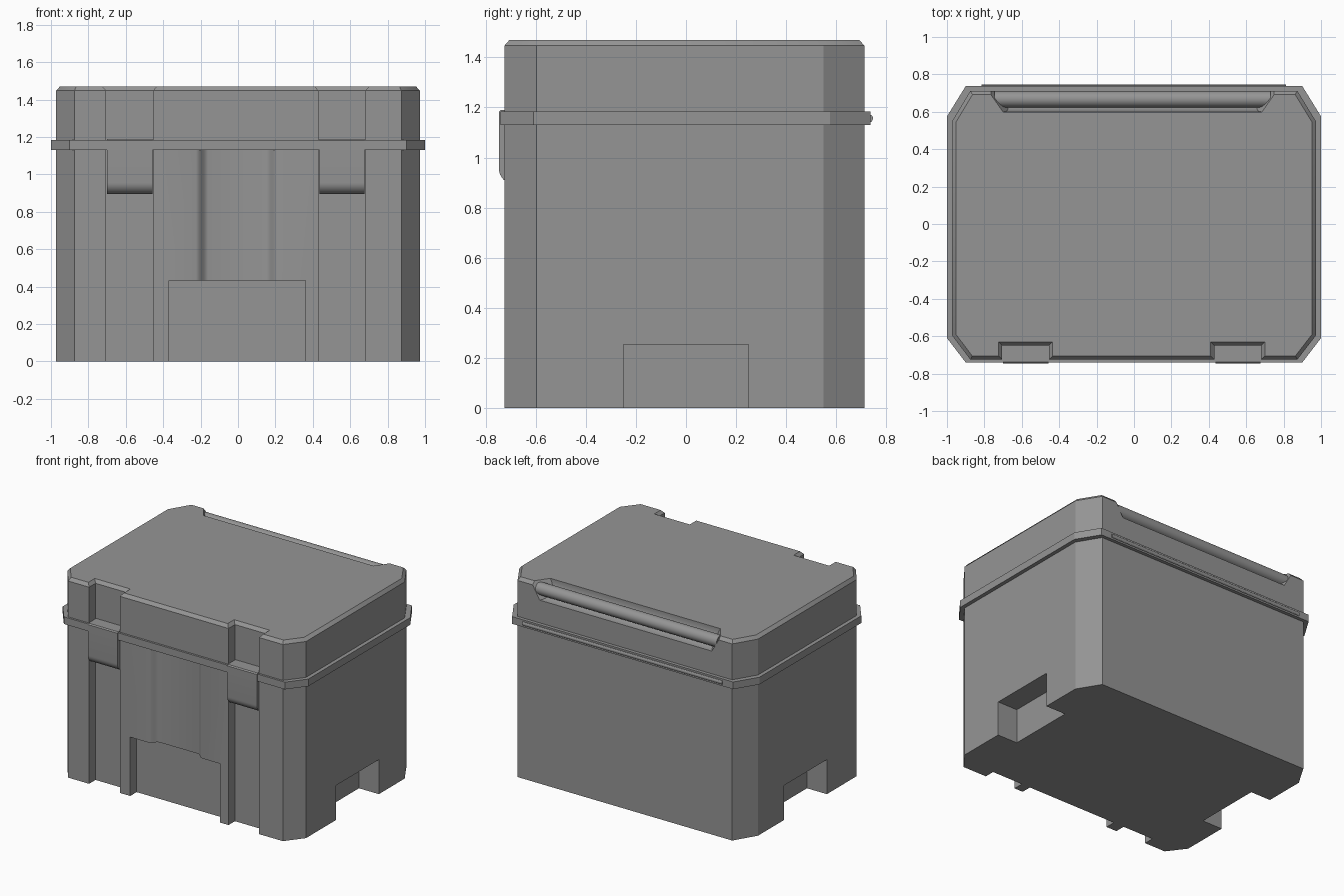
import bpy, bmesh, math
from mathutils import Vector

if "Cube" in bpy.data.objects:
    bpy.data.objects.remove(bpy.data.objects["Cube"])

# dark grey plastic
plastic = bpy.data.materials.new("dark_plastic")
plastic.diffuse_color = (0.3, 0.3, 0.3, 1)
plastic.use_nodes = True
plastic.node_tree.nodes["Principled BSDF"].inputs["Base Color"].default_value = plastic.diffuse_color


def loft(name, rings):
    """Closed solid through rings with matching point counts."""
    bm = bmesh.new()
    vs = [[bm.verts.new(p) for p in r] for r in rings]
    n = len(rings[0])
    for a, b in zip(vs, vs[1:]):
        for i in range(n):
            j = (i + 1) % n
            bm.faces.new((a[i], a[j], b[j], b[i]))
    bm.faces.new(vs[0][::-1])
    bm.faces.new(vs[-1])
    bmesh.ops.recalc_face_normals(bm, faces=bm.faces)
    me = bpy.data.meshes.new(name)
    bm.to_mesh(me)
    bm.free()
    me.materials.append(plastic)
    ob = bpy.data.objects.new(name, me)
    bpy.context.collection.objects.link(ob)
    return ob


def flat(pts, z):
    return [(x, y, z) for x, y in pts]


def box(name, x0, x1, y0, y1, z0, z1):
    p = [(x0, y0), (x1, y0), (x1, y1), (x0, y1)]
    return loft(name, [flat(p, z0), flat(p, z1)])


def along_x(name, prof, x0, x1):
    return loft(name, [[(x, y, z) for y, z in prof] for x in (x0, x1)])


def ellipse(cy, cz, ry, rz, n):
    return [(cy + ry * math.cos(math.tau * i / n), cz + rz * math.sin(math.tau * i / n))
            for i in range(n)]


def inset(pts, d):
    """Mitred inward offset of a counter-clockwise outline."""
    out = []
    for i, p in enumerate(pts):
        p = Vector(p)
        e0 = (p - Vector(pts[i - 1])).normalized()
        e1 = (Vector(pts[(i + 1) % len(pts)]) - p).normalized()
        n0, n1 = Vector((-e0.y, e0.x)), Vector((-e1.y, e1.x))
        out.append(tuple(p + (n0 + n1) * d / (1 + n0.dot(n1))))
    return out


def cut(ob, cutter):
    cutter.hide_render = True
    m = ob.modifiers.new("cut", 'BOOLEAN')
    m.object, m.operation, m.solver = cutter, 'DIFFERENCE', 'EXACT'
    bpy.context.view_layer.objects.active = ob
    bpy.ops.object.modifier_apply(modifier=m.name)
    bpy.data.objects.remove(cutter)


def smooth(ob):
    bpy.ops.object.select_all(action='DESELECT')
    ob.select_set(True)
    bpy.context.view_layer.objects.active = ob
    bpy.ops.object.shade_smooth_by_angle(angle=math.radians(30))


FRONT, DEEP = -0.725, -0.65
GROOVES = [(-0.705, -0.455), (0.43, 0.68)]


def outline(middle):
    """Chamfered box outline with two front grooves."""
    def notch(a, b):
        return [(a, FRONT), (a, DEEP), (b, DEEP), (b, FRONT)]
    return ([(-0.972, -0.597), (-0.875, FRONT)] + notch(*GROOVES[0]) + middle
            + notch(*GROOVES[1])
            + [(0.873, FRONT), (0.972, -0.597), (0.972, 0.55), (0.873, 0.712),
               (-0.875, 0.712), (-0.972, 0.55)])


# body with a soft shallow recess in the front centre
ease = [(-0.225 + 0.065 * i / 6,
         FRONT + 0.045 * (1 - math.cos(math.pi * i / 6)) / 2) for i in range(7)]
recess = ease + [(-x - 0.01, y) for x, y in reversed(ease)]
prof = outline(recess)
body = loft("body", [flat(prof, 0), flat(prof, 1.14)])
cut(body, box("front_cutter", -0.37, 0.36, -0.9, DEEP, -0.1, 0.433))
for s in (-1, 1):  # side grip notches
    xs = sorted((s * 0.81, s * 1.1))
    cut(body, box("side_cutter", *xs, -0.25, 0.25, -0.1, 0.254))
smooth(body)

# rim
rim = [(-1, -0.61), (-0.9, -0.74), (0.9, -0.74), (1, -0.61),
       (1, 0.575), (0.9, 0.737), (-0.9, 0.737), (-1, 0.575)]
loft("rim", [flat(rim, 1.13), flat(rim, 1.183)])

# lid with bevelled top edge
prof = outline([])
lid = loft("lid", [flat(prof, 1.175), flat(prof, 1.447),
                   flat(inset(prof, 0.02), 1.47)])

# scoop along the back top edge of the lid, with slanted ends
scoop = [(0.712 - 0.112 * math.cos(a), 1.46 - 0.11 * math.sin(a))
         for a in [math.pi / 2 * i / 10 for i in range(11)]]
section = [(0.6, 1.52)] + scoop + [(0.76, 1.35), (0.76, 1.52)]


def grip_x(y, z):
    return 0.7 + 0.07 * ((y - 0.61) / 0.1 + (z - 1.35) / 0.12 - 1)


cut(lid, loft("grip_cutter", [[(s * grip_x(y, z) - 0.008, y, z) for y, z in section]
                              for s in (-1, 1)]))
smooth(lid)

# rounded carry bar lying in the scoop
smooth(along_x("carry_bar", ellipse(0.667, 1.413, 0.044, 0.044, 24), -0.745, 0.73))

# front latches with rounded lower lip
lip = [(-0.685 - 0.062 * math.cos(a), 0.955 - 0.061 * math.sin(a))
       for a in [math.pi / 2 * i / 8 for i in range(9)]]
latch = [(-0.63, 1.19), (-0.739, 1.19), (-0.747, 1.182)] + lip + [(-0.63, 0.894)]
for side, (a, b) in zip(("left", "right"), GROOVES):
    smooth(along_x(side + "_latch", latch, a + 0.005, b - 0.003))

# hinge bead on the back of the rim
smooth(along_x("hinge_bead", ellipse(0.734, 1.156, 0.013, 0.015, 12), -0.815, 0.812))
